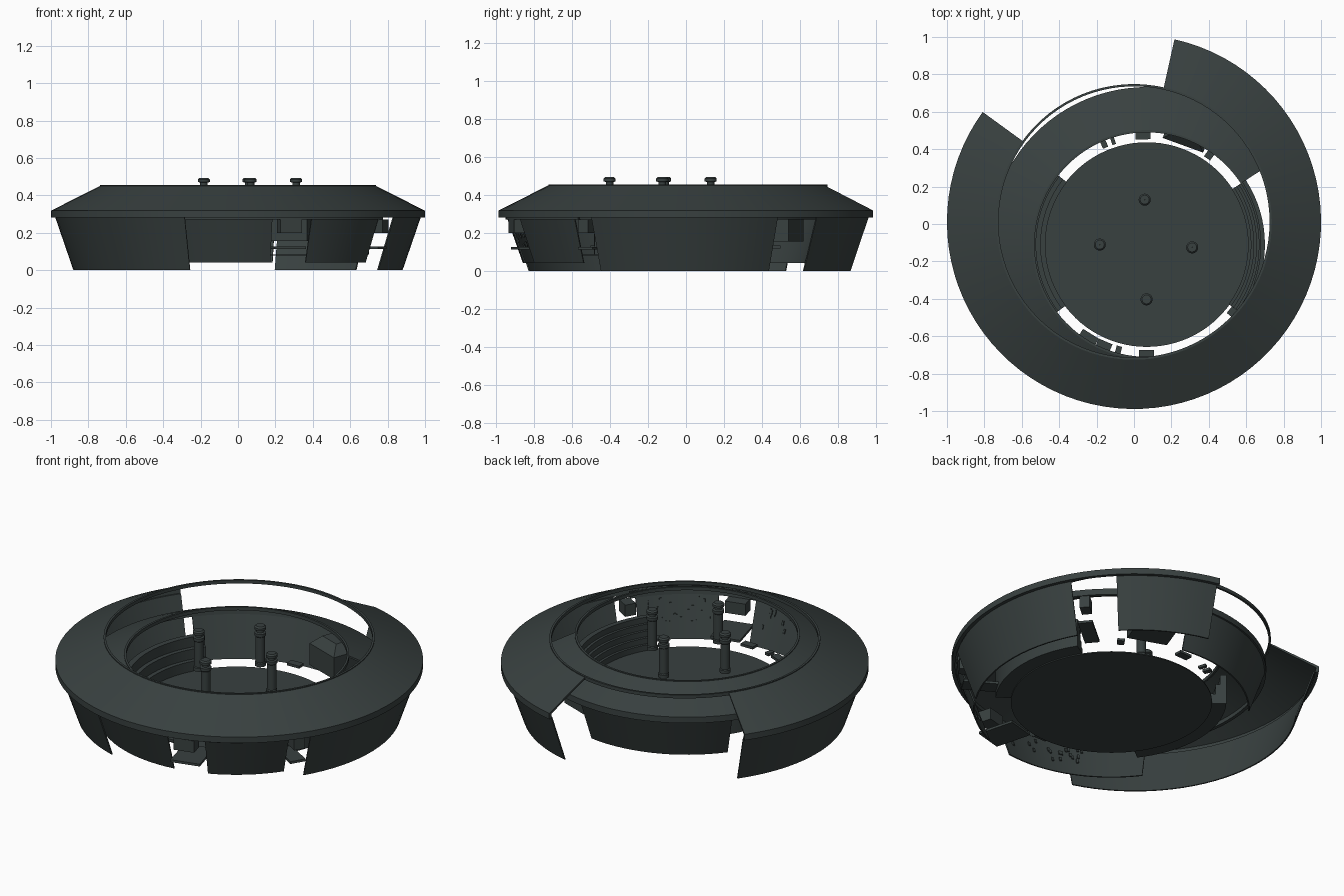
import bpy, bmesh, math, random
from mathutils import Matrix, Vector

if "Cube" in bpy.data.objects:
    bpy.data.objects.remove(bpy.data.objects["Cube"])

slate = bpy.data.materials.new("dark_slate")
slate.use_nodes = True
COLOUR = (0.04, 0.052, 0.051, 1)
slate.diffuse_color = COLOUR
slate.node_tree.nodes["Principled BSDF"].inputs["Base Color"].default_value = COLOUR

OUTER = (0, 0.011)
INNER = (0.068, -0.11)


def finish(name, bm, smooth=True):
    bmesh.ops.recalc_face_normals(bm, faces=bm.faces)
    mesh = bpy.data.meshes.new(name)
    bm.to_mesh(mesh)
    bm.free()
    mesh.materials.append(slate)
    obj = bpy.data.objects.new(name, mesh)
    bpy.context.collection.objects.link(obj)
    if smooth:
        bpy.ops.object.select_all(action='DESELECT')
        obj.select_set(True)
        bpy.context.view_layer.objects.active = obj
        bpy.ops.object.shade_smooth_by_angle(angle=math.radians(25))
    return obj


def sweep(name, profile, centre, start=0, end=360):
    """Revolve a closed (radius, z) profile between two angles in degrees."""
    bm = bmesh.new()
    full = end - start >= 360
    steps = max(3, round((end - start) / 4))
    count = steps if full else steps + 1
    rings = []
    for i in range(count):
        a = math.radians(start + (end - start) * i / steps)
        rings.append([bm.verts.new((centre[0] + r * math.cos(a),
                                    centre[1] + r * math.sin(a), z)) for r, z in profile])
    n = len(profile)
    for i in range(steps):
        p, q = rings[i], rings[(i + 1) % count]
        for k in range(n):
            m = (k + 1) % n
            bm.faces.new((p[k], q[k], q[m], p[m]))
    if not full:
        bm.faces.new(rings[0])
        bm.faces.new(rings[-1])
    return finish(name, bm)


def box_at(bm, angle, radius, z, size, tilt=0):
    """Box with size (radial, tangential, height) placed round the inner centre."""
    m = (Matrix.Translation((*INNER, 0))
         @ Matrix.Rotation(math.radians(angle), 4, 'Z')
         @ Matrix.Translation((radius, 0, z))
         @ Matrix.Rotation(tilt, 4, 'Y')
         @ Matrix.Diagonal(Vector((*size, 1))))
    bmesh.ops.create_cube(bm, size=1, matrix=m)


def roof(rim, hole, low, high):
    """Thin sloped shell with an upright rim."""
    return [(rim, low), (rim, low + 0.036), (hole, high), (hole, high - 0.01),
            (rim - 0.015, low + 0.028), (rim - 0.02, low)]


def skirt(bottom, top, low, high):
    return [(bottom, low), (top, high), (top - 0.008, high), (bottom - 0.008, low)]


def collar(r, z):
    return [(r - 0.012, z - 0.02), (r, z - 0.02), (r, z), (r - 0.012, z)]


# Outer ring
sweep("outer_roof", roof(1, 0.735, 0.282, 0.452), OUTER, 144, 437.5)
sweep("outer_collar", collar(0.737, 0.456), OUTER)
for i, (a, b) in enumerate([(-31.5, 29), (44, 77), (144, 253)]):
    sweep(f"outer_skirt_{i + 1}", skirt(0.88, 0.978, 0, 0.285), OUTER, a, b)

# Smaller offset ring nested inside
sweep("inner_roof", roof(0.842, 0.61, 0.272, 0.415), INNER, 33, 327)
sweep("inner_collar", collar(0.612, 0.418), INNER)
for i, (a, b) in enumerate([(81, 142), (217, 278), (293, 325)]):
    sweep(f"inner_skirt_{i + 1}", skirt(0.75, 0.834, 0.04, 0.278), INNER, a, b)

# Thin round floor
bm = bmesh.new()
bmesh.ops.create_cone(bm, cap_ends=True, segments=90, radius1=0.547, radius2=0.547, depth=0.006,
                      matrix=Matrix.Translation((*INNER, 0.082)))
finish("floor", bm)


# Stepped curved benches on both sides
def stair(steps, tread, riser, back):
    points = []
    for s in range(steps):
        r = 0.542 + s * tread
        points += [(r, 0.085 + s * riser), (r, 0.085 + (s + 1) * riser)]
    top = 0.085 + steps * riser
    return points + [(back, top), (back, 0.085)]


sweep("left_bench", stair(5, 0.015, 0.034, 0.632), INNER, -36, 33)
sweep("right_bench", stair(3, 0.025, 0.06, 0.625), INNER, 142, 217)

# Capped columns
column = [(0.001, 0.255), (0.03, 0.255), (0.03, 0.275), (0.026, 0.28), (0.026, 0.43),
          (0.031, 0.435), (0.031, 0.452), (0.02, 0.456), (0.02, 0.468),
          (0.032, 0.472), (0.032, 0.486), (0.024, 0.494), (0.001, 0.494)]
for i, spot in enumerate([(0.057, 0.13), (-0.183, -0.11), (0.311, -0.125), (0.067, -0.403)]):
    sweep(f"column_{i + 1}", column, spot)

# Booth with a chamfered top against the back wall
bm = bmesh.new()
box_at(bm, 70, 0.65, 0.245, (0.17, 0.23, 0.18))
top = [e for e in bm.edges if all(v.co.z > 0.3 for v in e.verts)]
bmesh.ops.bevel(bm, geom=top, offset=0.05, segments=1, affect='EDGES')
finish("booth", bm, False)

# Small ledges and consoles round the floor
bm = bmesh.new()
for a, w in [(55, 0.04), (92, 0.08), (108, 0.02), (113, 0.03), (238, 0.1),
             (247, 0.08), (255, 0.03), (270, 0.08), (322, 0.05)]:
    box_at(bm, a, 0.585, 0.125, (0.045, w, 0.015))
finish("ledges", bm, False)

# Landings and equipment boxes in the wall openings
bm = bmesh.new()
for a, w in [(285, 0.17), (329, 0.09), (40, 0.08)]:
    box_at(bm, a, 0.71, 0.12, (0.22, w, 0.014))
    box_at(bm, a, 0.8, 0.235, (0.08, w * 0.7, 0.07))
finish("landings", bm, False)

# Little plates scattered over the inside of the inner wall
random.seed(4)
bm = bmesh.new()
slope = 0.084 / 0.238
for a0, a1 in [(240, 276), (296, 321)]:
    for k in range(24):
        z = random.uniform(0.12, 0.25)
        r = 0.742 + slope * (z - 0.04)
        box_at(bm, random.uniform(a0, a1), r - 0.003, z, (0.008, 0.012, 0.026), math.atan(slope))
finish("wall_plates", bm, False)
